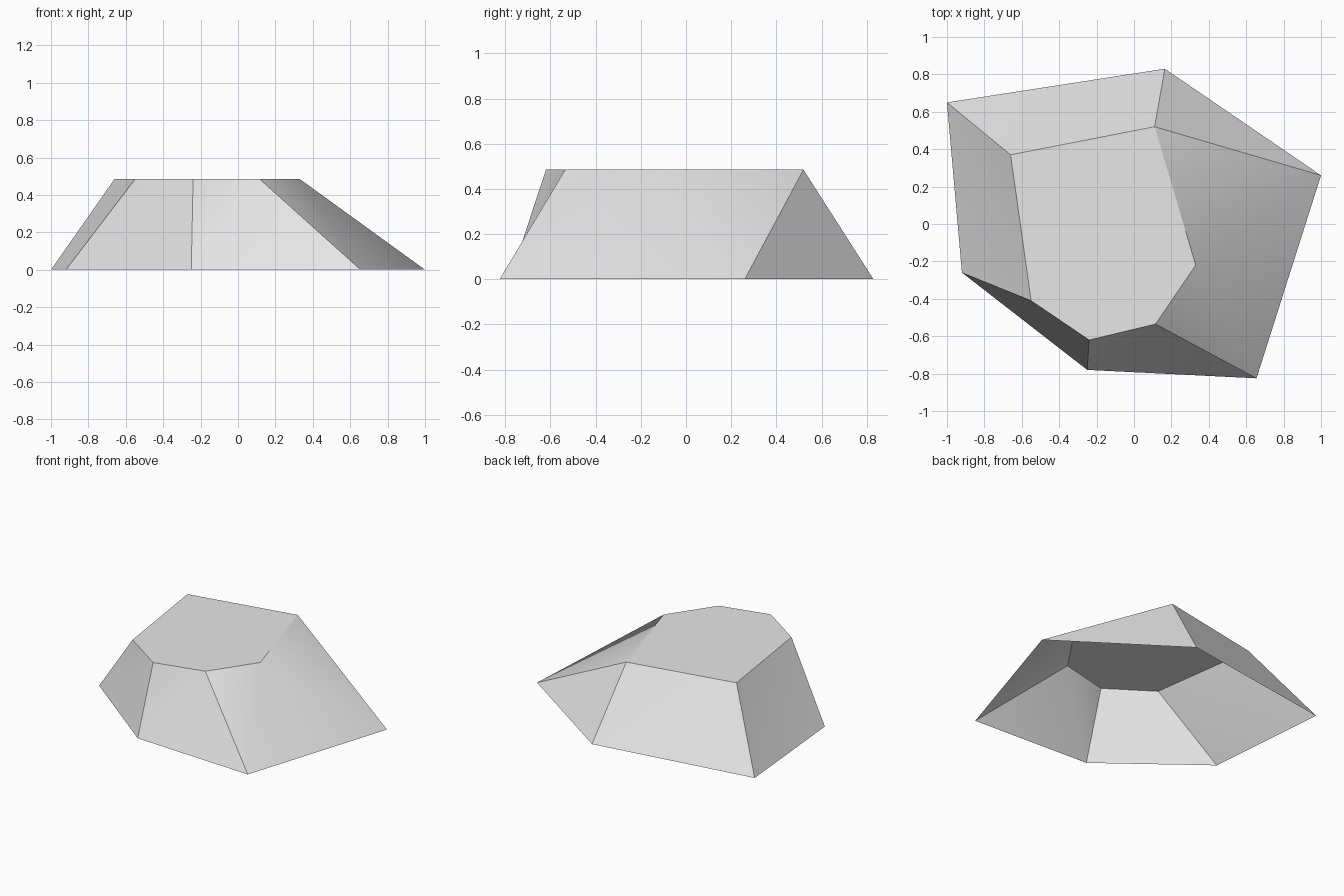
import bpy
import bmesh
import math

cube = bpy.data.objects.get("Cube")
if cube:
    bpy.data.objects.remove(cube, do_unlink=True)

HEIGHT = 0.485

# Matching outlines of the flat crown and the wide foot
crown = [(-0.66, 0.37), (0.11, 0.52), (0.33, -0.22),
         (0.115, -0.535), (-0.24, -0.62), (-0.55, -0.41)]
foot = [(-1.0, 0.65), (0.165, 0.83), (1.0, 0.26),
        (0.655, -0.825), (-0.25, -0.78), (-0.92, -0.26)]

# Stone colour
stone = bpy.data.materials.new("stone_grey")
stone.use_nodes = True
grey = (0.8, 0.8, 0.8, 1.0)
stone.diffuse_color = grey
stone.node_tree.nodes["Principled BSDF"].inputs["Base Color"].default_value = grey

# Rock shell, open underneath: flat crown and split sloping sides
bm = bmesh.new()
top = [bm.verts.new((x, y, HEIGHT)) for x, y in crown]
base = [bm.verts.new((x, y, 0)) for x, y in foot]
bm.faces.new(top[::-1])
count = len(top)
for i in range(count):
    j = (i + 1) % count
    bm.faces.new((top[i], top[j], base[j]))
    bm.faces.new((top[i], base[j], base[i]))
bmesh.ops.recalc_face_normals(bm, faces=bm.faces)
bm.normal_update()
if max(bm.faces, key=lambda f: len(f.verts)).normal.z < 0:
    bmesh.ops.reverse_faces(bm, faces=bm.faces)

mesh = bpy.data.meshes.new("rock")
bm.to_mesh(mesh)
bm.free()
mesh.materials.append(stone)
rock = bpy.data.objects.new("rock", mesh)
bpy.context.collection.objects.link(rock)

# Soften only the shallow creases
bpy.ops.object.select_all(action="DESELECT")
rock.select_set(True)
bpy.context.view_layer.objects.active = rock
bpy.ops.object.shade_smooth_by_angle(angle=math.radians(30))
